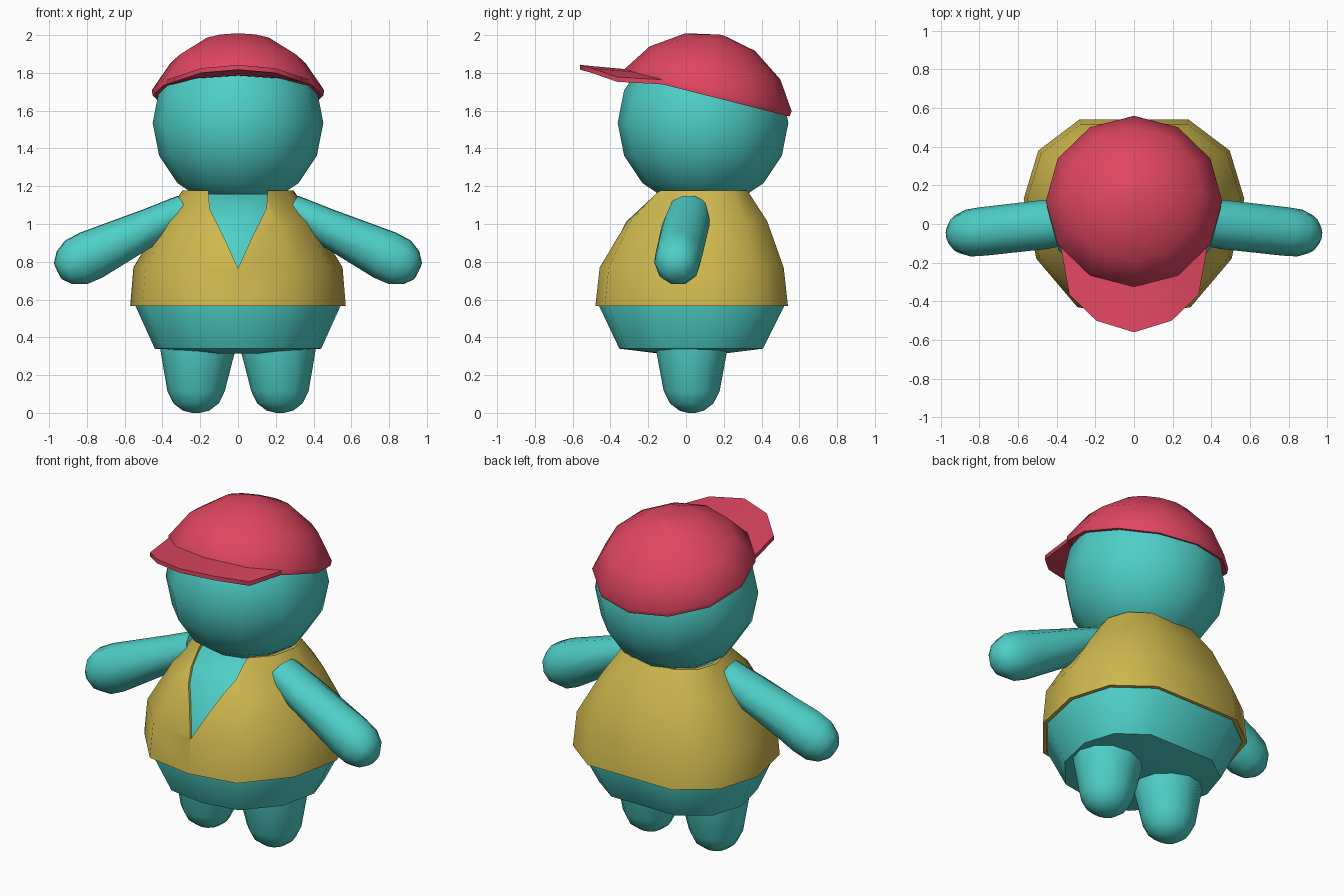
import bpy, bmesh, math
from mathutils import Vector, Matrix

if "Cube" in bpy.data.objects:
    bpy.data.objects.remove(bpy.data.objects["Cube"])


def material(name, rgb):
    m = bpy.data.materials.new(name)
    lin = [((c / 255 + 0.055) / 1.055) ** 2.4 for c in rgb]
    m.diffuse_color = (*lin, 1)
    m.use_nodes = True
    m.node_tree.nodes["Principled BSDF"].inputs["Base Color"].default_value = m.diffuse_color
    return m


TEAL = material("teal skin", (78, 207, 199))
RED = material("red cap", (223, 70, 97))
MUSTARD = material("mustard shirt", (207, 184, 78))


def make(name, bm, mat, angle=45):
    bmesh.ops.recalc_face_normals(bm, faces=bm.faces)
    me = bpy.data.meshes.new(name)
    bm.to_mesh(me)
    bm.free()
    ob = bpy.data.objects.new(name, me)
    bpy.context.collection.objects.link(ob)
    if mat:
        me.materials.append(mat)
    select(ob)
    if angle:
        bpy.ops.object.shade_smooth_by_angle(angle=math.radians(angle))
    return ob


def select(ob):
    bpy.ops.object.select_all(action='DESELECT')
    ob.select_set(True)
    bpy.context.view_layer.objects.active = ob


def loft(rings, caps=True, wrap=False):
    """Skin a list of equal-length point rings."""
    bm = bmesh.new()
    vr = [[bm.verts.new(p) for p in r] for r in rings]
    n = len(vr[0])
    pairs = list(zip(vr, vr[1:])) + ([(vr[-1], vr[0])] if wrap else [])
    for a, b in pairs:
        for i in range(n):
            j = (i + 1) % n
            bm.faces.new((a[i], a[j], b[j], b[i]))
    if caps and not wrap:
        bm.faces.new(vr[0])
        bm.faces.new(vr[-1])
    return bm


def ellipse(center, u, v, ru, rv, n):
    return [center + u * ru * math.cos(2 * math.pi * k / n)
            + v * rv * math.sin(2 * math.pi * k / n) for k in range(n)]


X, Y, Z = Vector((1, 0, 0)), Vector((0, 1, 0)), Vector((0, 0, 1))

# Torso outline: eleven-sided, front corner on the centre line
half = [(0.29, -0.46), (0.5, -0.21), (0.565, 0.1), (0.49, 0.35), (0.28, 0.51)]
outline = [(0, -0.51)] + half + [(-x, y) for x, y in reversed(half)]


def torso_ring(z, fx, fy, cy, inset=0.0):
    return [Vector((x * (fx - inset), cy + y * (fy - inset), z)) for x, y in outline]


# Torso
body_rows = [(0.315, 0.35, 0.35, 0.03), (0.34, 0.78, 0.745, 0.027), (0.565, 0.985, 0.985, 0.03),
             (0.77, 0.965, 0.95, 0.03), (1.015, 0.72, 0.74, 0.05), (1.16, 0.54, 0.49, 0.08)]
make("torso", loft([torso_ring(*r, 0.025 if r[0] > 0.5 else 0) for r in body_rows]), TEAL)

# Shirt shell with a V neck
shirt_rows = [(0.565, 1.01, 1.0, 0.03), (0.77, 0.98, 0.955, 0.03),
              (1.015, 0.72, 0.745, 0.05), (1.178, 0.52, 0.48, 0.08)]
shell = [torso_ring(*r) for r in shirt_rows] + [torso_ring(*r, 0.04) for r in reversed(shirt_rows)]
shirt = make("shirt", loft(shell, wrap=True), MUSTARD, 0)
vee = [(0, 0.765), (0.07, 0.92), (0.15, 1.08), (0.165, 1.3),
       (-0.165, 1.3), (-0.15, 1.08), (-0.07, 0.92)]
cutter = make("neck_cutter", loft([[Vector((x, y, z)) for x, z in vee] for y in (-1, 0.0)]), None, 0)
cutter.hide_render = True
mod = shirt.modifiers.new("neck", 'BOOLEAN')
mod.operation, mod.solver, mod.object = 'DIFFERENCE', 'EXACT', cutter
select(shirt)
bpy.ops.object.modifier_apply(modifier="neck")
bpy.ops.object.shade_smooth_by_angle(angle=math.radians(45))
bpy.data.objects.remove(cutter)

# Head
bm = bmesh.new()
bmesh.ops.create_uvsphere(bm, u_segments=12, v_segments=8, radius=0.452,
                          matrix=Matrix.Translation((0, 0.09, 1.535)))
make("head", bm, TEAL)

# Arms and legs
for side, s in (("right", 1), ("left", -1)):
    hand = Vector((s * 0.84, -0.045, 0.805))
    d = Vector((s * 0.895, -0.1, -0.435)).normalized()
    u = d.cross(Z).normalized()
    v = u.cross(d)
    arm = [(-0.62, 0.11, 0.085), (-0.43, 0.127, 0.1), (-0.07, 0.126, 0.138), (0.02, 0.122, 0.134),
           (0.085, 0.098, 0.1), (0.125, 0.05, 0.05)]
    make(side + "_arm", loft([ellipse(hand + d * t, u, v, a, b, 10) for t, a, b in arm]), TEAL, 60)

    leg = [(0.4, 0.21, 0.205, 0.195), (0.34, 0.212, 0.2, 0.19), (0.115, 0.222, 0.152, 0.148),
           (0.05, 0.222, 0.12, 0.115), (0.012, 0.222, 0.07, 0.065), (0.0, 0.222, 0.02, 0.02)]
    make(side + "_leg", loft([ellipse(Vector((s * x, 0.03, z)), X, Y, a, b, 12)
                              for z, x, a, b in leg]), TEAL, 60)

# Cap crown, tipped towards the back
tilt = math.radians(-14.2)
cv = Matrix.Rotation(tilt, 3, 'X') @ Y
cn = Matrix.Rotation(tilt, 3, 'X') @ Z
centre = Vector((0, 0.11, 1.68))
crown = [(0.42, 0.05), (0.43, 0.0), (0.452, 0.0), (0.456, 0.03), (0.357, 0.178),
         (0.19, 0.292), (0.01, 0.33)]
bm = loft([ellipse(centre + cn * h, X, cv, r, r, 12) for r, h in crown], caps=False)
bm.faces.new([f for f in bm.verts][-12:])
make("cap_crown", bm, RED)

# Cap brim, arched and rising to the front
inner = [(0, -0.27, 1.815), (0.22, -0.22, 1.80), (0.385, -0.085, 1.762)]
outer = [(0, -0.56, 1.842), (0.195, -0.5, 1.825), (0.335, -0.365, 1.778)]
mirror = lambda row: [(-x, y, z) for x, y, z in reversed(row[1:])] + row
bm = bmesh.new()
layers = []
for drop in (0, 0.025):
    layers.append([[bm.verts.new((x, y, z - drop)) for x, y, z in mirror(row)] for row in (inner, outer)])
for a, b in layers:
    for i in range(4):
        bm.faces.new((a[i], a[i + 1], b[i + 1], b[i]))
loops = [a + b[::-1] for a, b in layers]
for i in range(10):
    j = (i + 1) % 10
    bm.faces.new((loops[0][i], loops[0][j], loops[1][j], loops[1][i]))
make("cap_brim", bm, RED)
